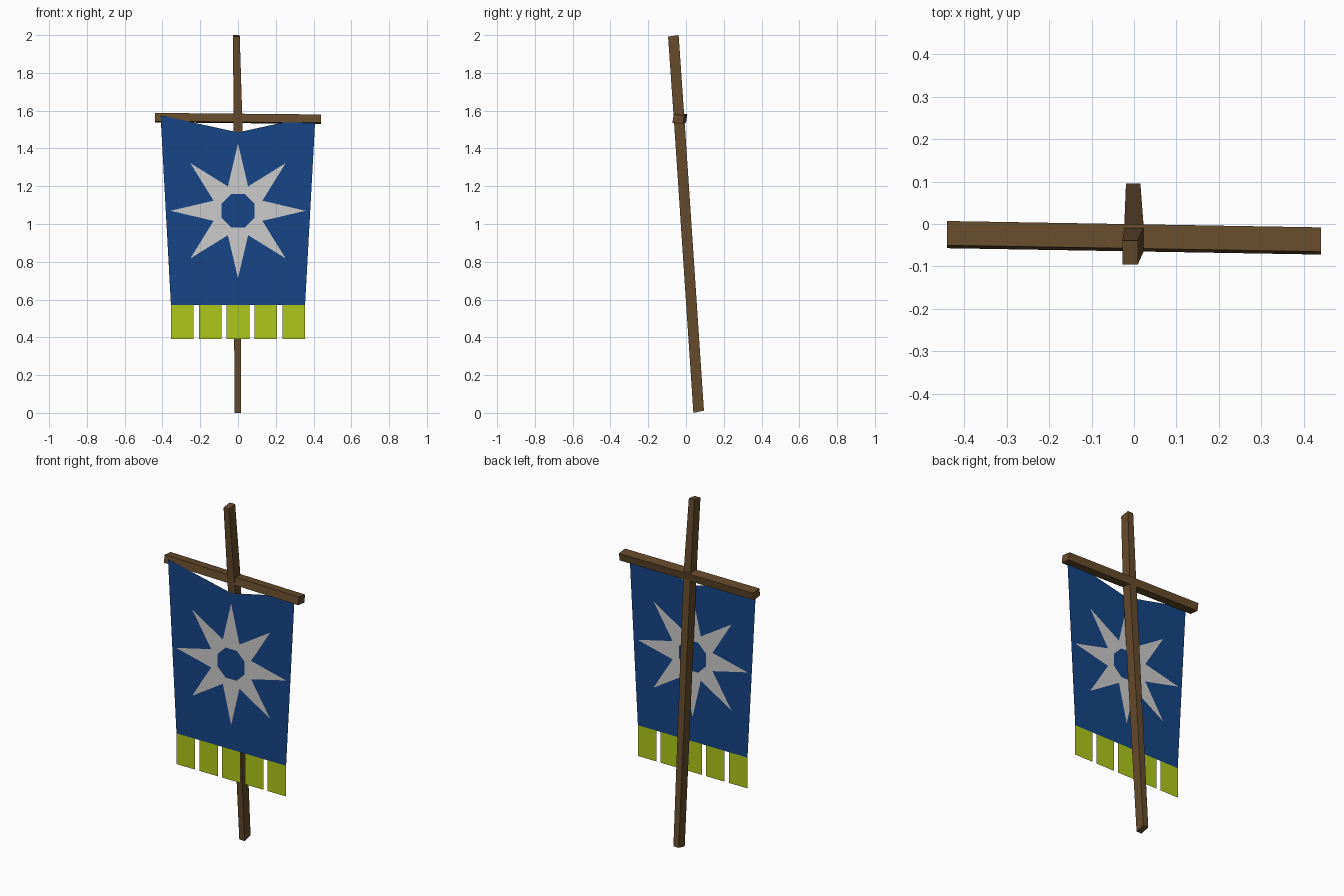
import bpy, bmesh, math

if "Cube" in bpy.data.objects:
    bpy.data.objects.remove(bpy.data.objects["Cube"])

CLOTH_Y = -0.062


def material(name, rgb):
    m = bpy.data.materials.new(name)
    m.diffuse_color = (*rgb, 1)
    m.use_nodes = True
    m.node_tree.nodes["Principled BSDF"].inputs["Base Color"].default_value = m.diffuse_color
    return m


def make(name, verts, faces, mat, solid=False):
    me = bpy.data.meshes.new(name)
    me.from_pydata(verts, [], faces)
    if solid:
        bm = bmesh.new()
        bm.from_mesh(me)
        bmesh.ops.recalc_face_normals(bm, faces=bm.faces)
        bm.to_mesh(me)
        bm.free()
    me.materials.append(mat)
    ob = bpy.data.objects.new(name, me)
    bpy.context.collection.objects.link(ob)
    return ob


def beam(name, rings, mat):
    """Loft four-cornered rings into a closed beam."""
    n = len(rings)
    verts = [v for r in rings for v in r]
    faces = [(0, 1, 2, 3), tuple(range(4 * n - 4, 4 * n))]
    for i in range(n - 1):
        for j in range(4):
            k = (j + 1) % 4
            faces.append((4*i + j, 4*i + k, 4*i + 4 + k, 4*i + 4 + j))
    return make(name, verts, faces, mat, solid=True)


wood = material("wood", (0.13, 0.07, 0.025))
blue = material("blue_cloth", (0.008, 0.06, 0.24))
lime = material("lime_cloth", (0.42, 0.58, 0.01))
pale = material("pale_cloth", (0.55, 0.55, 0.55))


# Leaning pole, thickest where the bar crosses: x, y, z, half width, half depth, end slope
def pole_ring(x, y, z, hx, hy, dz):
    return [(x - hx, y - hy, z - dz), (x + hx, y - hy, z - dz),
            (x + hx, y + hy, z + dz), (x - hx, y + hy, z + dz)]


beam("pole", [pole_ring(-0.002, 0.067, 0.006, 0.017, 0.028, 0.006),
              pole_ring(0.0, -0.036, 1.55, 0.023, 0.028, 0.002),
              pole_ring(-0.009, -0.067, 1.996, 0.018, 0.028, 0.004)], wood)


# Crossbar, slightly skewed
def bar_ring(x, y, z):
    return [(x, y - 0.025, z + 0.025), (x, y + 0.032, z + 0.019),
            (x, y + 0.025, z - 0.025), (x, y - 0.032, z - 0.019)]


beam("crossbar", [bar_ring(-0.44, -0.025, 1.563),
                  bar_ring(0.44, -0.04, 1.555)], wood)

# Cloth sheet with a sagging top edge
make("banner_cloth",
     [(x, CLOTH_Y, z) for x, z in ((-0.355, 0.57), (0, 0.57), (0.355, 0.57),
                                   (0.41, 1.575), (0, 1.485), (-0.41, 1.575))],
     [(0, 1, 4, 5), (1, 2, 3, 4)], blue)

# Row of hanging tabs
for i in range(5):
    c = (i - 2) * 0.1475
    make(f"tab_{i + 1}",
         [(c + sx * 0.06, CLOTH_Y, z)
          for sx, z in ((-1, 0.39), (1, 0.39), (1, 0.57), (-1, 0.57))],
         [(0, 1, 2, 3)], lime)


# Eight-pointed star with an octagonal hole, on both sides of the cloth
def star(name, y):
    def p(r, k):
        a = k * math.pi / 8
        return (r * math.cos(a), y, 1.07 + r * math.sin(a))
    outer = [p(0.14 if k % 2 else 0.357, k) for k in range(16)]
    inner = [p(0.095, k) for k in range(1, 16, 2)]
    faces = []
    for i in range(8):
        a, b = (2*i - 1) % 16, 2*i + 1
        faces.append((a, 2*i, b, 16 + i, 16 + (i - 1) % 8))
    if y > CLOTH_Y:
        faces = [f[::-1] for f in faces]
    make(name, outer + inner, faces, pale)


star("star_front", CLOTH_Y - 0.0015)
star("star_back", CLOTH_Y + 0.0015)
